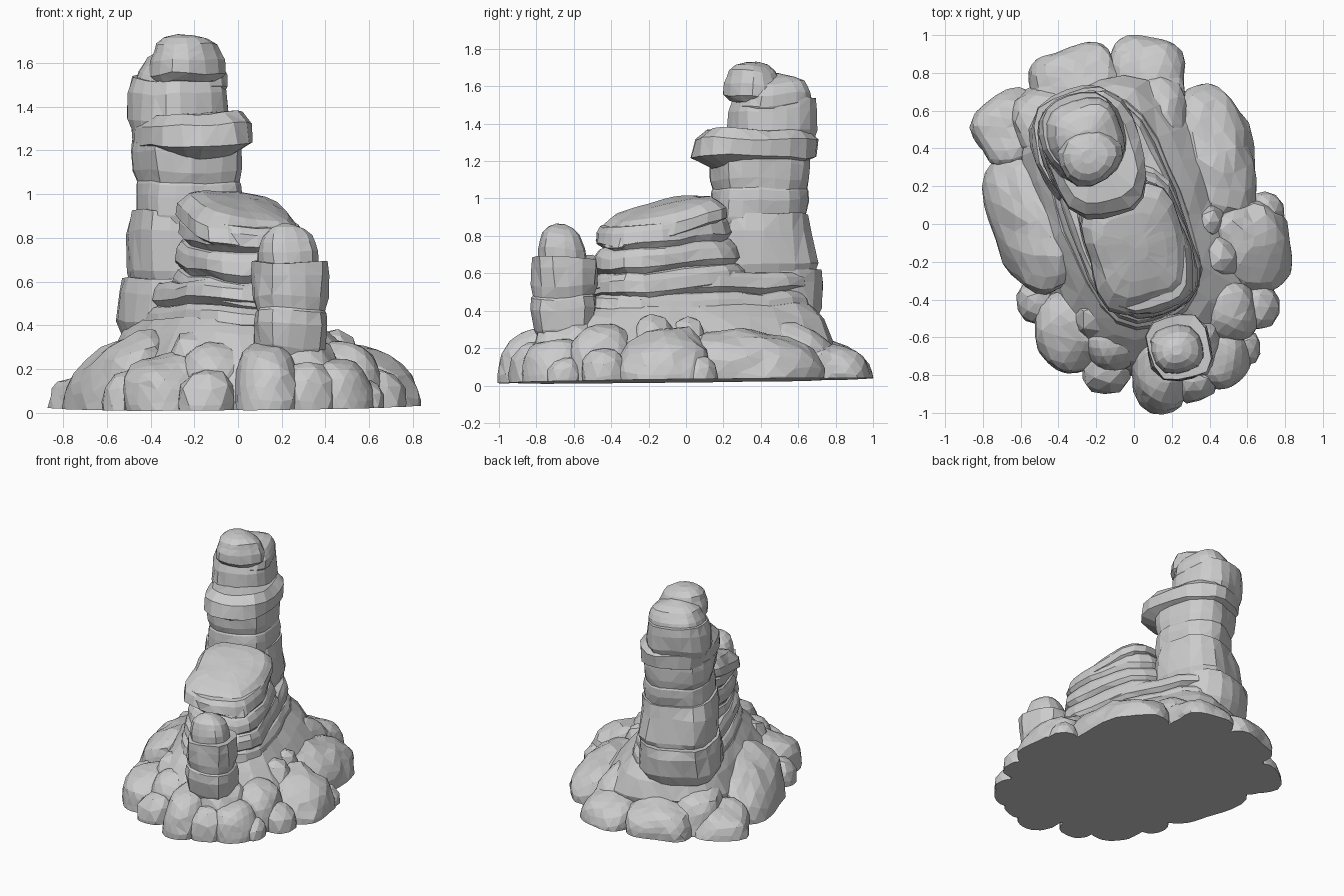
import bpy, bmesh, math
from mathutils import Vector, Matrix, noise

if "Cube" in bpy.data.objects:
    bpy.data.objects.remove(bpy.data.objects["Cube"])

GREY = (0.6, 0.6, 0.6, 1)
stone = bpy.data.materials.new("light_grey_stone")
stone.use_nodes = True
stone.diffuse_color = GREY
stone.node_tree.nodes["Principled BSDF"].inputs["Base Color"].default_value = GREY

# slightly tilted flat underside shared by every part
FLOOR = Vector((0, 0, 0.025))
DOWN = Vector((0.012, 0.014, -1)).normalized()


def finish(name, bm):
    """Trim at the underside, close it and add the object."""
    geom = bm.verts[:] + bm.edges[:] + bm.faces[:]
    cut = bmesh.ops.bisect_plane(bm, geom=geom, plane_co=FLOOR, plane_no=DOWN, clear_outer=True)
    rim = [e for e in cut["geom_cut"] if isinstance(e, bmesh.types.BMEdge)]
    if rim:
        bmesh.ops.edgeloop_fill(bm, edges=rim)
    bmesh.ops.recalc_face_normals(bm, faces=bm.faces)
    mesh = bpy.data.meshes.new(name)
    bm.to_mesh(mesh)
    bm.free()
    mesh.materials.append(stone)
    bpy.context.collection.objects.link(bpy.data.objects.new(name, mesh))


def rounded_box(direction, power):
    """Push a direction out onto a rounded box of half size one."""
    return direction / sum(abs(k) ** power for k in direction) ** (1 / power)


def rough(p, amount, scale=5):
    return p + noise.noise_vector(p * scale) * amount


def strata(name, low, high, foot, head, bottom, top, ledges=1, pinch=0.9, dome=0,
           turn=20, tilt=(0, 0), sides=20, power=3, jitter=0.025):
    """Loft stacked ledges; low and high are centres, foot and head half sizes."""
    bm = bmesh.new()
    spin = Matrix.Rotation(math.radians(turn), 3, "Z")
    low, high = Vector((*low, bottom)), Vector((*high, top))
    foot, head = Vector(foot), Vector(head)
    rings = []
    for ledge in range(ledges):
        # each ledge swells from a pinched seam and closes on the next
        for part, swell in ((0, pinch), (0.25, 1), (0.7, 1), (0.95, (1 + pinch) / 2)):
            t = (ledge + part) / (ledges - 0.05)
            rings.append((low.lerp(high, t), foot.lerp(head, t) * swell))
    if dome:
        centre, half = rings[-1]
        for angle in map(math.radians, (25, 50, 75)):
            rise = Vector((0, 0, dome * math.sin(angle)))
            rings.append((centre + rise, half * math.cos(angle)))
    loops = []
    for centre, half in rings:
        loop = []
        for i in range(sides):
            a = math.tau * i / sides
            p = rounded_box(Vector((math.cos(a), math.sin(a), 0)), power)
            p = spin @ Vector((p.x * half.x, p.y * half.y, 0))
            p.z = p.x * tilt[0] + p.y * tilt[1]
            loop.append(bm.verts.new(rough(p + centre, jitter)))
        loops.append(loop)
    for under, over in zip(loops, loops[1:]):
        for i in range(sides):
            j = (i + 1) % sides
            bm.faces.new((under[i], under[j], over[j], over[i]))
    bm.faces.new(loops[0][::-1])
    lid = bm.faces.new(loops[-1])
    bmesh.ops.poke(bm, faces=[lid])
    bmesh.ops.triangulate(bm, faces=bm.faces)
    finish(name, bm)


def boulder(name, x, y, top, width, depth, turn=0, lean=0.2):
    """Faceted rock that leans down and outward; width and depth are half sizes."""
    bm = bmesh.new()
    bmesh.ops.create_icosphere(bm, subdivisions=3 if width + depth > 0.3 else 2, radius=1)
    spin = Matrix.Rotation(math.radians(turn), 3, "Z")
    outward = Vector((x, y, 0)).normalized()
    middle = top * 0.3
    for v in bm.verts:
        n = rounded_box(v.co, 2.6)
        p = spin @ Vector((n.x * width, n.y * depth, n.z * (top - middle)))
        p.z -= p.dot(outward) * lean
        v.co = rough(p + Vector((x, y, middle)), 0.14 * min(width, depth), 7)
    bmesh.ops.dissolve_limit(bm, angle_limit=math.radians(9), verts=bm.verts, edges=bm.edges)
    bmesh.ops.triangulate(bm, faces=bm.faces)
    finish(name, bm)


# sloping foot of the outcrop
strata("foot_skirt", low=(0, 0), high=(0, 0), foot=(0.6, 0.8), head=(0.5, 0.75),
       bottom=0, top=0.22, pinch=0.95, sides=28)
strata("foot_slope", low=(0, 0), high=(-0.07, 0.08), foot=(0.54, 0.8), head=(0.33, 0.63),
       bottom=0.17, top=0.43, pinch=0.95, sides=28)

# long layered middle
strata("lower_ledges", low=(-0.06, 0.06), high=(-0.06, 0.07), foot=(0.33, 0.64),
       head=(0.28, 0.58), bottom=0.38, top=0.6, ledges=2, sides=28)
strata("middle_ledges", low=(0.02, -0.08), high=(0.02, -0.13), foot=(0.28, 0.44),
       head=(0.25, 0.34), bottom=0.5, top=0.88, ledges=3, tilt=(-0.06, 0.08), sides=24)
strata("sloping_cap_slab", low=(0.02, -0.14), high=(0.01, -0.12), foot=(0.27, 0.35),
       head=(0.25, 0.31), bottom=0.8, top=0.93, pinch=0.8, dome=0.05, turn=15,
       tilt=(-0.16, 0.2), sides=24, power=4)

# tall tower at the back
strata("tower_root", low=(-0.25, 0.4), high=(-0.25, 0.42), foot=(0.28, 0.32),
       head=(0.27, 0.3), bottom=0.35, top=0.62)
strata("tower_waist", low=(-0.23, 0.41), high=(-0.23, 0.4), foot=(0.26, 0.28),
       head=(0.25, 0.25), bottom=0.56, top=0.92)
strata("tower_neck", low=(-0.22, 0.38), high=(-0.23, 0.4), foot=(0.22, 0.24),
       head=(0.24, 0.26), bottom=0.85, top=1.24, ledges=2, pinch=0.95)
strata("tower_overhang", low=(-0.2, 0.36), high=(-0.21, 0.38), foot=(0.25, 0.34),
       head=(0.25, 0.33), bottom=1.17, top=1.37, pinch=0.65, power=2.6)
strata("tower_shoulder", low=(-0.27, 0.46), high=(-0.27, 0.47), foot=(0.23, 0.24),
       head=(0.21, 0.23), bottom=1.29, top=1.53, tilt=(0, 0.05), power=2.4)
strata("tower_head", low=(-0.26, 0.46), high=(-0.25, 0.46), foot=(0.21, 0.22),
       head=(0.19, 0.18), bottom=1.46, top=1.59, dome=0.08, tilt=(0, 0.05), power=2.4)
strata("tower_cap", low=(-0.24, 0.36), high=(-0.23, 0.36), foot=(0.18, 0.16),
       head=(0.17, 0.15), bottom=1.51, top=1.65, pinch=0.8, dome=0.08, sides=14, power=2.2)

# small spire in front
strata("spire_shaft", low=(0.24, -0.65), high=(0.24, -0.65), foot=(0.16, 0.16),
       head=(0.17, 0.18), bottom=0.25, top=0.69, ledges=2, turn=10, sides=14)
strata("spire_tip", low=(0.23, -0.66), high=(0.23, -0.67), foot=(0.14, 0.14),
       head=(0.13, 0.12), bottom=0.62, top=0.77, dome=0.08, turn=10, sides=14, power=2.4)

# large rocks heaped around the foot
boulder("right_slab", x=-0.56, y=0, top=0.33, width=0.2, depth=0.38, turn=22, lean=0.5)
boulder("left_slab", x=0.43, y=0.37, top=0.28, width=0.2, depth=0.38, turn=12)
boulder("back_rock", x=0.07, y=0.78, top=0.23, width=0.21, depth=0.22)
boulder("back_fill", x=0.14, y=0.58, top=0.33, width=0.15, depth=0.24, turn=10)
boulder("back_right_rock", x=-0.32, y=0.76, top=0.24, width=0.24, depth=0.19, turn=20)
boulder("right_corner_rock", x=-0.64, y=0.5, top=0.2, width=0.2, depth=0.2, turn=30)
boulder("right_corner_fill", x=-0.46, y=0.5, top=0.33, width=0.18, depth=0.24, turn=30)
boulder("front_block", x=0.13, y=-0.77, top=0.32, width=0.15, depth=0.23, turn=5)
boulder("spire_pedestal", x=0.28, y=-0.64, top=0.36, width=0.19, depth=0.18)
boulder("front_right_rock", x=-0.34, y=-0.57, top=0.26, width=0.18, depth=0.22, turn=15)
boulder("left_rock", x=0.63, y=-0.12, top=0.28, width=0.2, depth=0.25, turn=15, lean=0.4)
boulder("left_front_rock", x=0.5, y=-0.46, top=0.32, width=0.16, depth=0.18)
boulder("front_left_rock", x=0.46, y=-0.71, top=0.25, width=0.16, depth=0.15, turn=30)

# smaller rocks between them
boulder("front_low_rock", x=-0.15, y=-0.78, top=0.19, width=0.13, depth=0.12)
boulder("front_inner_rock", x=-0.1, y=-0.63, top=0.32, width=0.17, depth=0.15, turn=20)
boulder("front_upper_rock", x=-0.2, y=-0.5, top=0.37, width=0.13, depth=0.12)
boulder("right_front_rock", x=-0.52, y=-0.42, top=0.19, width=0.1, depth=0.11)
boulder("left_small_rock", x=0.7, y=0.07, top=0.16, width=0.09, depth=0.1)
boulder("left_upper_rock", x=0.45, y=-0.18, top=0.38, width=0.13, depth=0.14)
boulder("left_inner_rock", x=0.4, y=0.01, top=0.36, width=0.09, depth=0.11)
boulder("left_edge_rock", x=0.66, y=-0.44, top=0.2, width=0.11, depth=0.12)
boulder("front_left_pebble", x=0.6, y=-0.66, top=0.15, width=0.07, depth=0.09)
boulder("front_corner_rock", x=0.32, y=-0.84, top=0.23, width=0.12, depth=0.1, turn=20)
